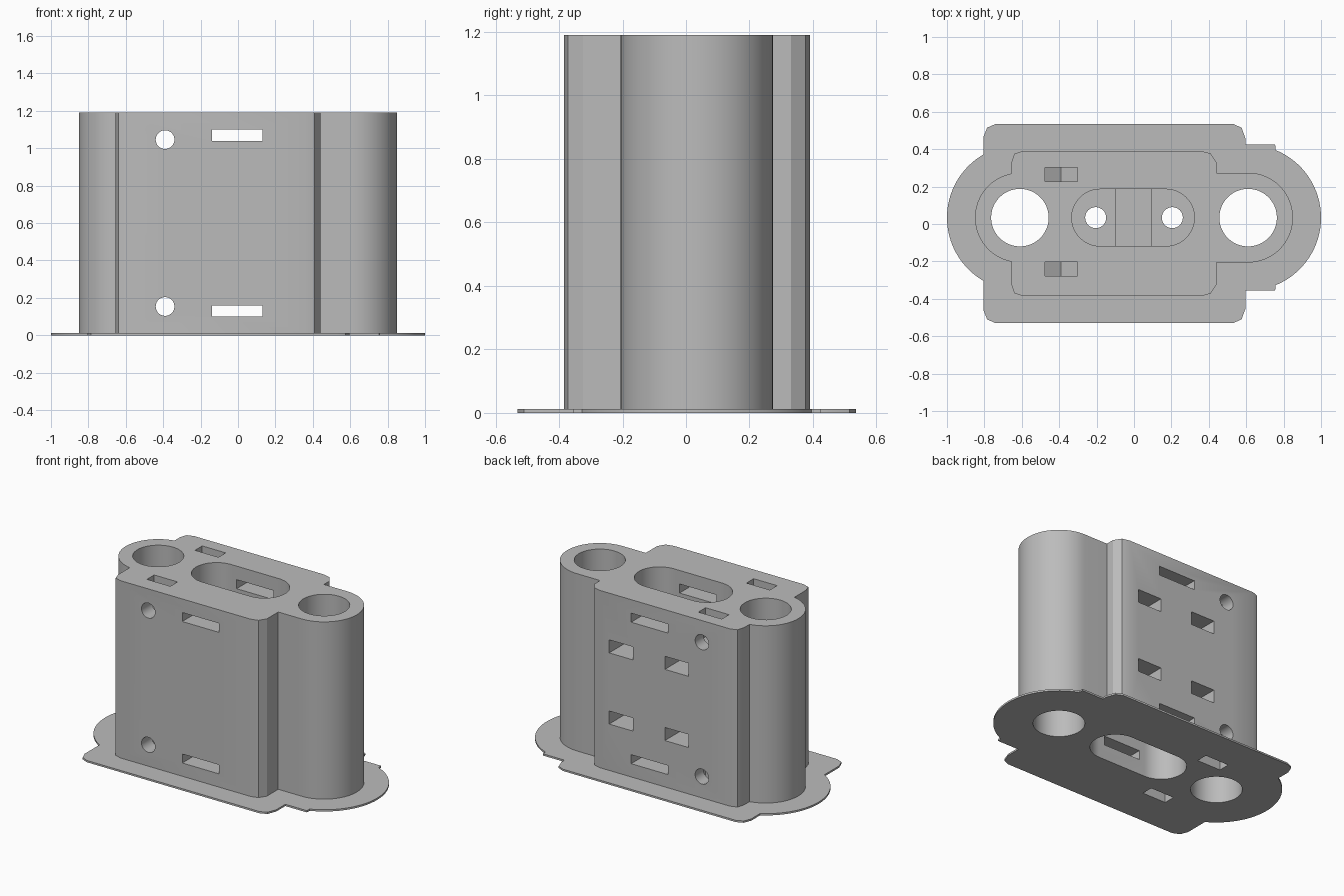
import bpy
import bmesh
from math import sin, cos, radians

if "Cube" in bpy.data.objects:
    bpy.data.objects.remove(bpy.data.objects["Cube"], do_unlink=True)

TOP = 1.19      # height of the block
MID = 0.6       # mirror height for features at both ends
PLATE = 0.012   # base plate thickness
CY = 0.034      # y of the tube axes
TUBE = 0.61     # x of the tube axes

grey = bpy.data.materials.new("grey_plastic")
grey.use_nodes = True
grey.diffuse_color = (0.5, 0.5, 0.5, 1)
grey.node_tree.nodes["Principled BSDF"].inputs["Base Color"].default_value = (0.5, 0.5, 0.5, 1)


def arc(x, y, r, start, end, n=32):
    angles = [radians(start + (end - start) * i / n) for i in range(n + 1)]
    return [(x + r * cos(a), y + r * sin(a)) for a in angles]


def circle(x, y, r):
    return arc(x, y, r, 0, 360, 48)[:-1]


def rect(x0, x1, y0, y1):
    return [(x0, y0), (x1, y0), (x1, y1), (x0, y1)]


def prism(name, outline, low, high, axis="z"):
    """Extrude a flat outline along z, or along y with the outline in x-z."""
    bm = bmesh.new()

    def place(u, v, w):
        return (u, v, w) if axis == "z" else (u, w, v)
    face = bm.faces.new([bm.verts.new(place(u, v, low)) for u, v in outline])
    ext = bmesh.ops.extrude_face_region(bm, geom=[face])
    moved = [g for g in ext["geom"] if isinstance(g, bmesh.types.BMVert)]
    bmesh.ops.translate(bm, verts=moved, vec=place(0, 0, high - low))
    bmesh.ops.recalc_face_normals(bm, faces=bm.faces)
    mesh = bpy.data.meshes.new(name)
    bm.to_mesh(mesh)
    bm.free()
    mesh.materials.append(grey)
    obj = bpy.data.objects.new(name, mesh)
    bpy.context.scene.collection.objects.link(obj)
    return obj


# Block: rounded box with a round tube housing at each end
front = [(-0.655, -0.325), (-0.64, -0.37), (-0.595, -0.385),
         (0.36, -0.385), (0.41, -0.372), (0.44, -0.325)]
back = [(x, 0.005 - y) for x, y in reversed(front)]
outline = (arc(-TUBE, CY, 0.24, 101, 259) + front + [(0.44, CY - 0.24)]
           + arc(TUBE, CY, 0.24, -90, 90) + [(0.44, CY + 0.24)] + back)
body = prism("body", outline, PLATE, TOP)

# Thin base plate, wider all round, with two small tabs
front = [(-0.805, -0.46), (-0.785, -0.51), (-0.74, -0.53),
         (0.53, -0.53), (0.575, -0.51), (0.597, -0.45)]
back = [(x, 0.005 - y) for x, y in reversed(front)]
outline = (arc(-TUBE, CY, 0.39, 120, 240) + front
           + [(0.597, CY - 0.39), (0.755, CY - 0.39)]
           + arc(TUBE, CY, 0.39, -68, 68)
           + [(0.755, CY + 0.39), (0.597, CY + 0.39)] + back)
plate = prism("base_plate", outline, 0, PLATE)

cutters = []


def cut(name, outline, low, high, axis="z"):
    cutters.append(prism(name + "_cutter", outline, low, high, axis))


# Through bores of the tubes and the two bolt holes
for x in (-TUBE, TUBE):
    cut("tube_bore", circle(x, CY, 0.154), -0.1, 1.3)
for x in (-0.205, 0.205):
    cut("bolt_hole", circle(x, CY, 0.056), -0.1, 1.3)

# Features repeated at the top and bottom ends
stadium = arc(0.171, CY, 0.152, -90, 90) + arc(-0.181, CY, 0.152, 90, 270)
for side in (1, -1):
    def z(offset):
        return MID + side * offset

    def cut_up(name, outline, a, b):
        cut(name, outline, min(z(a), z(b)), max(z(a), z(b)))

    # Long recess with a shallow groove across its floor
    cut_up("recess", stadium, 0.35, 0.7)
    cut_up("recess_groove", rect(-0.097, 0.092, CY - 0.152, CY + 0.152), 0.33, 0.36)

    # Cross slot and cross hole running front to back
    cut("cross_slot", rect(-0.14, 0.13, *sorted((z(0.44), z(0.5)))), -0.6, 0.6, "y")
    cut("cross_hole", circle(-0.39, z(0.446), 0.05), -0.6, 0.6, "y")

    # Nut pockets with a pointed floor
    nut = [(-0.475, z(0.7)), (-0.475, z(0.396)), (-0.39, z(0.346)),
           (-0.303, z(0.396)), (-0.303, z(0.7))]
    for y in (-0.24, 0.265):
        cut("nut_pocket", nut, y - 0.038, y + 0.038, "y")

    # Nut windows entering from the back
    for x in (-0.205, 0.205):
        window = [(x - 0.087, 0.6), (x - 0.087, -0.016), (x, -0.066),
                  (x + 0.087, -0.016), (x + 0.087, 0.6)]
        cut_up("nut_window", window, 0.193, 0.28)

# Apply the cuts, then discard the cutters
for part in (body, plate):
    for cutter in cutters:
        zs = [v.co.z for v in cutter.data.vertices]
        if part == plate and min(zs) > PLATE:
            continue
        mod = part.modifiers.new(cutter.name, "BOOLEAN")
        mod.operation = "DIFFERENCE"
        mod.solver = "EXACT"
        mod.object = cutter
    bpy.context.view_layer.update()
    evaluated = part.evaluated_get(bpy.context.evaluated_depsgraph_get())
    result = bpy.data.meshes.new_from_object(evaluated)
    part.modifiers.clear()
    part.data = result
    result.materials.clear()
    result.materials.append(grey)
    for poly in result.polygons:
        poly.material_index = 0

for cutter in cutters:
    bpy.data.objects.remove(cutter, do_unlink=True)

# Smooth curved walls, keep edges sharp
for part in (body, plate):
    bpy.ops.object.select_all(action="DESELECT")
    part.select_set(True)
    bpy.context.view_layer.objects.active = part
    bpy.ops.object.shade_smooth_by_angle(angle=radians(25))
